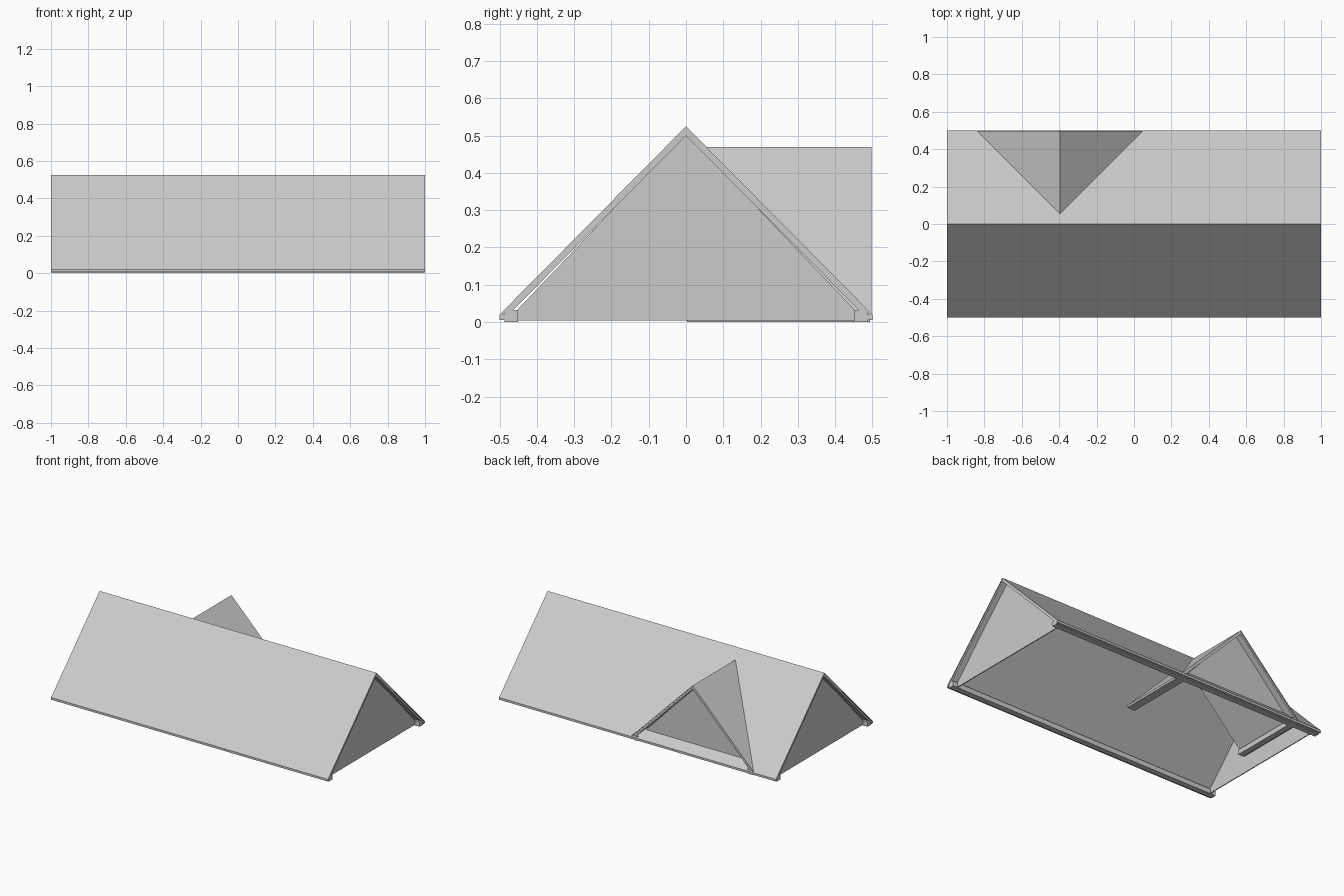
import bpy
import bmesh
from math import radians
from mathutils import Matrix

default = bpy.data.objects.get("Cube")
if default:
    bpy.data.objects.remove(default, do_unlink=True)


def extrude_profile(name, profile, start, end, frame):
    """Sweep a closed cross-section (y, z) along local x."""
    bm = bmesh.new()
    face = bm.faces.new([bm.verts.new((start, y, z)) for y, z in profile])
    swept = bmesh.ops.extrude_face_region(bm, geom=[face])["geom"]
    moved = [v for v in swept if isinstance(v, bmesh.types.BMVert)]
    bmesh.ops.translate(bm, verts=moved, vec=(end - start, 0, 0))
    bmesh.ops.recalc_face_normals(bm, faces=bm.faces)
    mesh = bpy.data.meshes.new(name)
    bm.to_mesh(mesh)
    bm.free()
    obj = bpy.data.objects.new(name, mesh)
    obj.matrix_world = frame
    bpy.context.collection.objects.link(obj)
    return obj


def chevron(half, top_apex, top_eave, thickness):
    """Inverted V outline with a constant vertical thickness."""
    return [(-half, top_eave), (0, top_apex), (half, top_eave),
            (half, top_eave - thickness), (0, top_apex - thickness),
            (-half, top_eave - thickness)]


def box(inner, outer, low, high, side):
    return [(side * inner, low), (side * outer, low),
            (side * outer, high), (side * inner, high)]


def gabled_roof(name, half, start, end, gables, frame):
    eave = 0.02
    apex = half + 0.025
    cover = 0.008
    slope = (apex - eave) / half

    # Thin outer covering and the slightly shorter rafter layer below it
    extrude_profile(name + "_covering", chevron(half, apex, eave, cover),
                    start, end, frame)
    reach = half - 0.02
    under = apex - cover
    extrude_profile(name + "_rafter_layer",
                    chevron(reach, under, under - slope * reach, 0.017),
                    start + 0.003, end - 0.003, frame)

    # Fascia strip and eave beam on both long edges
    for side, label in ((-1, "right"), (1, "left")):
        extrude_profile(f"{name}_fascia_{label}",
                        box(half - 0.014, half, 0.006, eave, side),
                        start, end, frame)
        extrude_profile(f"{name}_eave_beam_{label}",
                        box(half - 0.05, half - 0.013, 0, 0.032, side),
                        start + 0.003, end - 0.003, frame)

    # Recessed triangular end walls
    base = half - 0.02
    wall = [(-base, 0.004), (base, 0.004), (0, apex - 0.018)]
    for label, position in gables:
        extrude_profile(f"{name}_gable_{label}", wall,
                        position - 0.003, position + 0.003, frame)


# Main roof along x
gabled_roof("main_roof", 0.5, -1, 1,
            [("right", -0.96), ("left", 0.96)], Matrix.Identity(4))

# Cross gable running out of the back slope
dormer_frame = (Matrix.Translation((-0.395, 0, 0))
                @ Matrix.Rotation(radians(90), 4, "Z"))
gabled_roof("dormer_roof", 0.445, 0, 0.497, [("back", 0.45)], dormer_frame)
